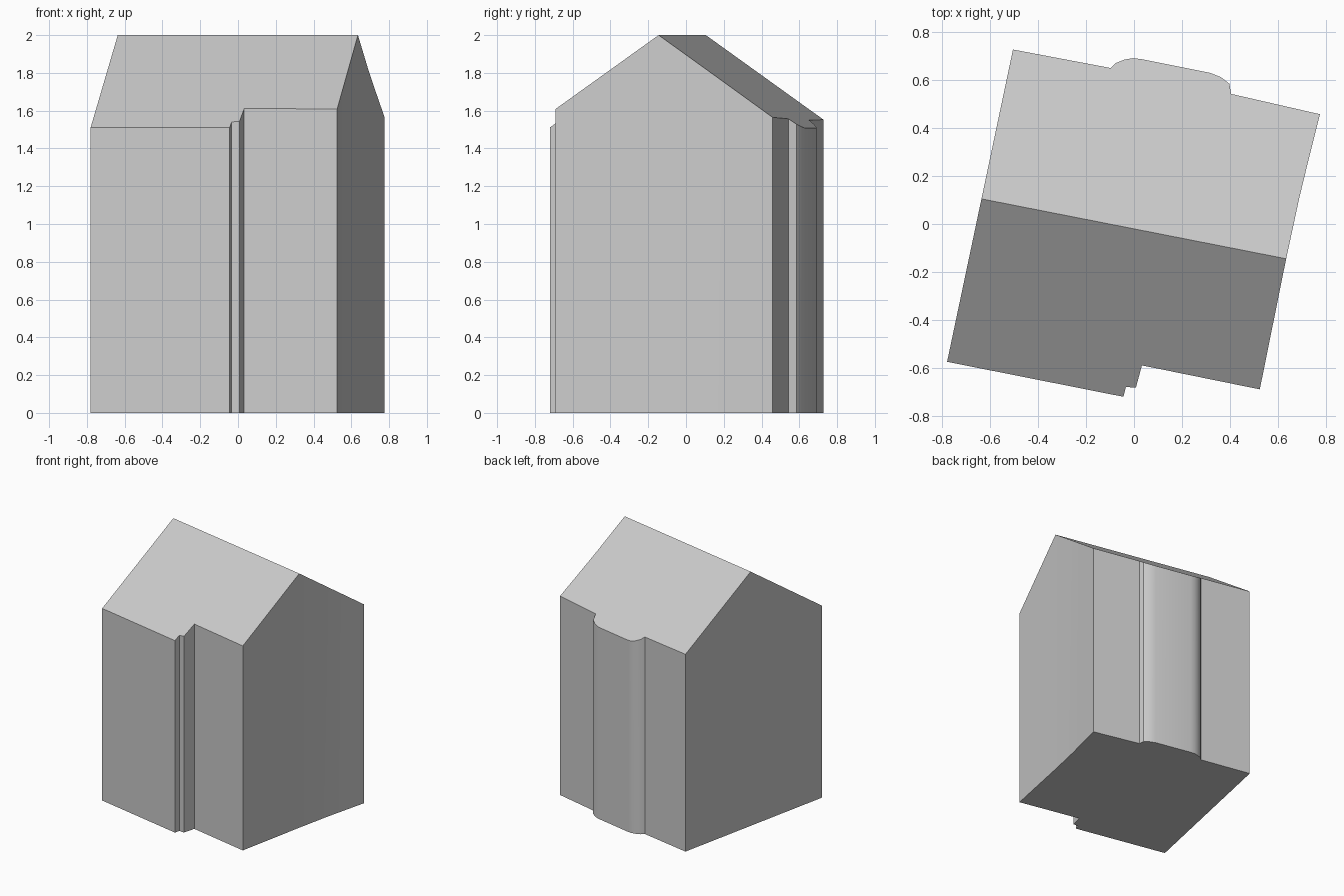
import bpy, bmesh
from mathutils import Vector

cube = bpy.data.objects.get("Cube")
if cube:
    bpy.data.objects.remove(cube, do_unlink=True)

# One plain grey for walls and roof
grey = bpy.data.materials.new("light grey")
grey.use_nodes = True
colour = (0.6, 0.6, 0.6, 1)
grey.diffuse_color = colour
grey.node_tree.nodes["Principled BSDF"].inputs["Base Color"].default_value = colour

# Footprint, walked counter-clockwise
front_wall = [(-0.78, -0.575), (-0.044, -0.721), (-0.034, -0.68),
              (0.008, -0.683), (0.033, -0.59), (0.525, -0.69)]
right_wall = [(0.635, -0.145), (0.662, -0.02), (0.69, 0.11), (0.73, 0.275)]
back_wall = [(0.776, 0.458), (0.405, 0.543), (0.398, 0.585), (0.364, 0.612),
             (0.32, 0.63), (0.03, 0.688), (-0.005, 0.692), (-0.04, 0.686),
             (-0.075, 0.672), (-0.098, 0.651), (-0.505, 0.728)]

# Ridge line and slope of the gable roof
ridge = Vector((0.635, -0.145, 2))
along = (ridge - Vector((-0.637, 0.105, 2))).normalized()
across = Vector((-along.y, along.x, 0))
pitch = 0.703

# Extrude the footprint, then slice off both roof slopes
bm = bmesh.new()
floor = bm.faces.new([bm.verts.new((x, y, 0))
                      for x, y in front_wall + right_wall + back_wall])
top = bmesh.ops.extrude_face_region(bm, geom=[floor], use_keep_orig=True)
bmesh.ops.translate(bm, vec=(0, 0, 3),
                    verts=[g for g in top["geom"] if isinstance(g, bmesh.types.BMVert)])
for side in (-1, 1):
    normal = (across * side * pitch + Vector((0, 0, 1))).normalized()
    cut = bmesh.ops.bisect_plane(bm, geom=bm.verts[:] + bm.edges[:] + bm.faces[:],
                                 dist=1e-5, plane_co=ridge, plane_no=normal,
                                 clear_outer=True)
    rim = [g for g in cut["geom_cut"] if isinstance(g, bmesh.types.BMEdge)]
    bmesh.ops.edgeloop_fill(bm, edges=rim)
bmesh.ops.recalc_face_normals(bm, faces=bm.faces[:])

mesh = bpy.data.meshes.new("gabled_house")
bm.to_mesh(mesh)
bm.free()
mesh.materials.append(grey)
house = bpy.data.objects.new("gabled_house", mesh)
bpy.context.collection.objects.link(house)

# Soften the rounded wall sections only
bpy.ops.object.select_all(action="DESELECT")
house.select_set(True)
bpy.context.view_layer.objects.active = house
bpy.ops.object.shade_smooth_by_angle(angle=0.5)
